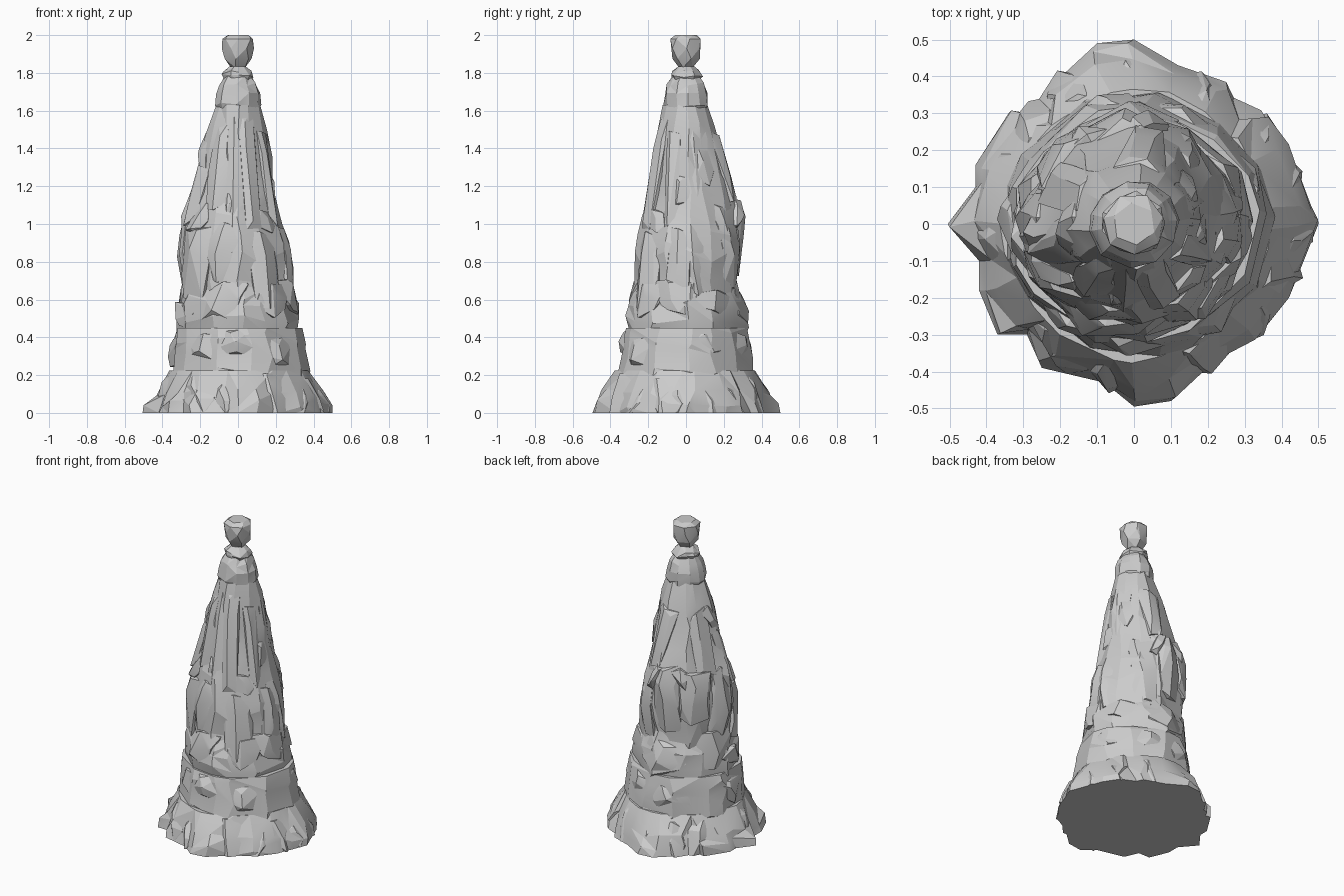
import bpy, bmesh, math, random
from mathutils import Vector

if "Cube" in bpy.data.objects:
    bpy.data.objects.remove(bpy.data.objects["Cube"])

random.seed(11)
TAU = 2 * math.pi

# Silhouette: z, left, right, front, back reach
PROFILE = [
    (0.00, .46, .49, .47, .48), (0.10, .415, .445, .425, .43), (0.22, .37, .395, .385, .38),
    (0.44, .345, .35, .33, .33), (0.55, .33, .335, .33, .32), (0.66, .31, .30, .29, .29),
    (0.85, .325, .28, .28, .305), (1.00, .31, .24, .25, .31), (1.10, .285, .205, .22, .30),
    (1.20, .24, .19, .19, .27), (1.30, .22, .185, .18, .23), (1.45, .19, .17, .17, .19),
    (1.55, .15, .14, .14, .16), (1.63, .12, .12, .12, .12), (1.80, .08, .08, .07, .08)]

# Plan outline of the ragged foot
FOOT = [(.50, 0), (.48, .05), (.42, .21), (.36, .30), (.30, .28), (.25, .385), (.12, .43), (0, .50),
        (-.10, .49), (-.23, .37), (-.24, .28), (-.34, .30), (-.43, .16), (-.43, .10), (-.505, 0),
        (-.42, -.10), (-.42, -.18), (-.37, -.30), (-.29, -.30), (-.25, -.39), (-.08, -.43),
        (0, -.495), (.10, -.48), (.22, -.37), (.34, -.30), (.42, -.20), (.46, -.10)]


def reach(a, z):
    # Slightly diamond-shaped plan
    z = min(max(z, 0), 1.8)
    for p, q in zip(PROFILE, PROFILE[1:]):
        if z <= q[0]:
            t = (z - p[0]) / (q[0] - p[0])
            l, r, f, b = [u + (v - u) * t for u, v in zip(p[1:], q[1:])]
            break
    c, s = math.cos(a), math.sin(a)
    e = 1.8
    return (abs(c / (r if c > 0 else l)) ** e + abs(s / (b if s > 0 else f)) ** e) ** (-1 / e)


def polar(a, r, z):
    return Vector((r * math.cos(a), r * math.sin(a), z))


def finish(name, bm, angle=14):
    bmesh.ops.recalc_face_normals(bm, faces=bm.faces[:])
    me = bpy.data.meshes.new(name)
    bm.to_mesh(me)
    bm.free()
    ob = bpy.data.objects.new(name, me)
    bpy.context.collection.objects.link(ob)
    bpy.ops.object.select_all(action='DESELECT')
    ob.select_set(True)
    bpy.context.view_layer.objects.active = ob
    bpy.ops.object.shade_smooth_by_angle(angle=math.radians(angle))
    return ob


def loft(name, rings):
    bm = bmesh.new()
    vs = [[bm.verts.new(p) for p in ring] for ring in rings]
    n = len(vs[0])
    for lo, hi in zip(vs, vs[1:]):
        for i in range(n):
            quad = (lo[i], lo[(i + 1) % n], hi[(i + 1) % n], hi[i])
            k = random.randint(0, 1)
            bm.faces.new([quad[k], quad[k + 1], quad[k + 2]])
            bm.faces.new([quad[k], quad[k + 2], quad[(k + 3) % 4]])
    bm.faces.new(vs[0][::-1])
    bm.faces.new(vs[-1])
    return finish(name, bm)


def course(name, levels, sides, rough, wobble=.07):
    # levels: (z, scale of silhouette)
    angles = [(i + random.uniform(-.28, .28)) * TAU / sides for i in range(sides)]
    lean = [random.uniform(-rough, rough) for _ in angles]
    rings = []
    for k, (z, s) in enumerate(levels):
        dz = .04 if 0 < k < len(levels) - 1 else 0
        ring = []
        for a, l in zip(angles, lean):
            zz = z + random.uniform(-dz, dz)
            a2 = a + random.uniform(-wobble, wobble)
            ring.append(polar(a2, reach(a2, zz) * (s + l + random.uniform(-rough, rough)), zz))
        rings.append(ring)
    return loft(name, rings)


def hull(name, pts):
    bm = bmesh.new()
    for p in pts:
        bm.verts.new(p)
    res = bmesh.ops.convex_hull(bm, input=bm.verts[:])
    junk = [g for g in res['geom_interior'] if isinstance(g, bmesh.types.BMVert)]
    bmesh.ops.delete(bm, geom=junk, context='VERTS')
    return finish(name, bm)


def slab(name, deg, z0, z1, width, out=1.02, skew=.12):
    # Craggy rock plate hugging the slope of the spire
    pts = []
    a0 = math.radians(deg)
    skew = random.uniform(-skew, skew)
    for t in (0, .4, .75, 1):
        half = width / 2 / max(reach(a0, z0 + (z1 - z0) * t), .1) * random.uniform(.6, 1.1)
        for s in (-1, -.2, 1):
            a = a0 + s * half + skew * (t - .5) * 2 + random.uniform(-.06, .06)
            z = z0 + (z1 - z0) * t
            z = z + random.uniform(-.04, .04) if z0 > 0 else z
            edge = out - (.07 if abs(s) == 1 else 0) - (.04 if t in (0, 1) else 0)
            pts.append(polar(a, reach(a, z) * (edge + random.uniform(-.03, .02)), z))
            pts.append(polar(a, reach(a, z) * .8, z))
    hull(name, pts)


# Flared foot
rings = []
for z, mix in ((0, 1), (.05, .93), (.11, .4), (.225, 0)):
    ring = []
    for x, y in FOOT:
        a = math.atan2(y, x) + random.uniform(-.04, .04) * (z > 0)
        r = math.hypot(x, y) * mix + reach(a, z) * .98 * (1 - mix)
        zz = z + random.uniform(-.02, .02) * (0 < z < .2)
        ring.append(polar(a, r * (1 + random.uniform(-.04, .01) * (z > 0)), zz))
    rings.append(ring)
loft("foot", rings)

# Stacked stone courses and the tall shaft
course("lower_course", [(.19, .95), (.24, .97), (.33, .98), (.40, 1.0), (.45, .98)], 13, .02)
course("middle_course", [(.42, .93), (.48, .97), (.56, .99), (.63, .97), (.72, .86)], 12, .03)
course("shaft", [(.58, .88), (.70, .94), (.82, .95), (.93, .97), (1.04, .95), (1.15, .95),
                 (1.27, .95), (1.39, .94), (1.5, .96), (1.63, .97)], 12, .04)

# Large slabs: angle, bottom, top, width, reach
BIG = [(-55, .58, .95, .20, 1.02), (-8, .62, .96, .17, 1.05), (12, .66, 1.0, .15, 1.02),
       (60, .68, 1.1, .24, 1.02), (100, .75, 1.15, .22, 1.03), (135, .82, 1.08, .18, 1.07),
       (178, .66, 1.08, .22, 1.02), (215, .62, .98, .20, 1.06), (250, .70, 1.02, .16, 1.02),
       (-70, .98, 1.58, .10, 1.04), (-95, .85, 1.6, .14, 1.0), (-25, 1.02, 1.5, .10, 1.04),
       (20, 1.05, 1.55, .13, 1.02), (80, 1.1, 1.5, .16, 1.02), (150, 1.1, 1.45, .15, 1.04),
       (195, 1.03, 1.32, .15, 1.04), (235, 1.1, 1.5, .13, 1.04)]
for i, args in enumerate(BIG):
    slab(f"shaft_slab_{i + 1}", *args)

# Broad irregular blocks let into the lower courses
for i in range(7):
    z = random.uniform(.46, .54)
    slab(f"middle_block_{i + 1}", i * 51 + random.uniform(-14, 14), z, z + random.uniform(.10, .2),
         random.uniform(.2, .34), 1.03)
for i in range(7):
    z = random.uniform(.25, .3)
    slab(f"lower_block_{i + 1}", i * 51 + 20 + random.uniform(-14, 14), z, z + random.uniform(.1, .16),
         random.uniform(.2, .34), 1.03)

# Small shards wedged into the upper shaft
for i in range(8):
    z = random.uniform(.95, 1.4)
    slab(f"shard_{i + 1}", i * 45 + random.uniform(-12, 12), z, z + random.uniform(.1, .2),
         random.uniform(.07, .13), 1.03, .2)

# Buttress stones splaying out of the foot
for i, d in enumerate((-35, 38, 63, 92, 140, 160, 218, 240, -80, -3, 15, 115, 185, -60, -20, 262)):
    slab(f"foot_stone_{i + 1}", d, 0, random.uniform(.12, .22), random.uniform(.13, .2), 1.03)


# Domed cap and collar
def turned(name, levels, sides, rough):
    angles = [(i + random.uniform(-.25, .25)) * TAU / sides for i in range(sides)]
    loft(name, [[polar(a, r * random.uniform(1 - rough, 1 + rough),
                       z + random.uniform(-.01, .01) * (0 < k < len(levels) - 1)) for a in angles]
                for k, (z, r) in enumerate(levels)])


turned("cap", [(1.61, .112), (1.635, .120), (1.69, .114), (1.74, .100), (1.785, .07)], 11, .04)
turned("collar", [(1.76, .07), (1.785, .084), (1.81, .076), (1.835, .042)], 9, .08)

# Top stone
pts = []
for z, r, n in ((1.828, .04, 4), (1.875, .076, 6), (1.93, .086, 6), (1.98, .084, 7), (2.0, .06, 6)):
    off = random.uniform(0, 1)
    for i in range(n):
        pts.append(polar((i + off) * TAU / n, r * random.uniform(.93, 1.02), z))
hull("top_stone", pts)
